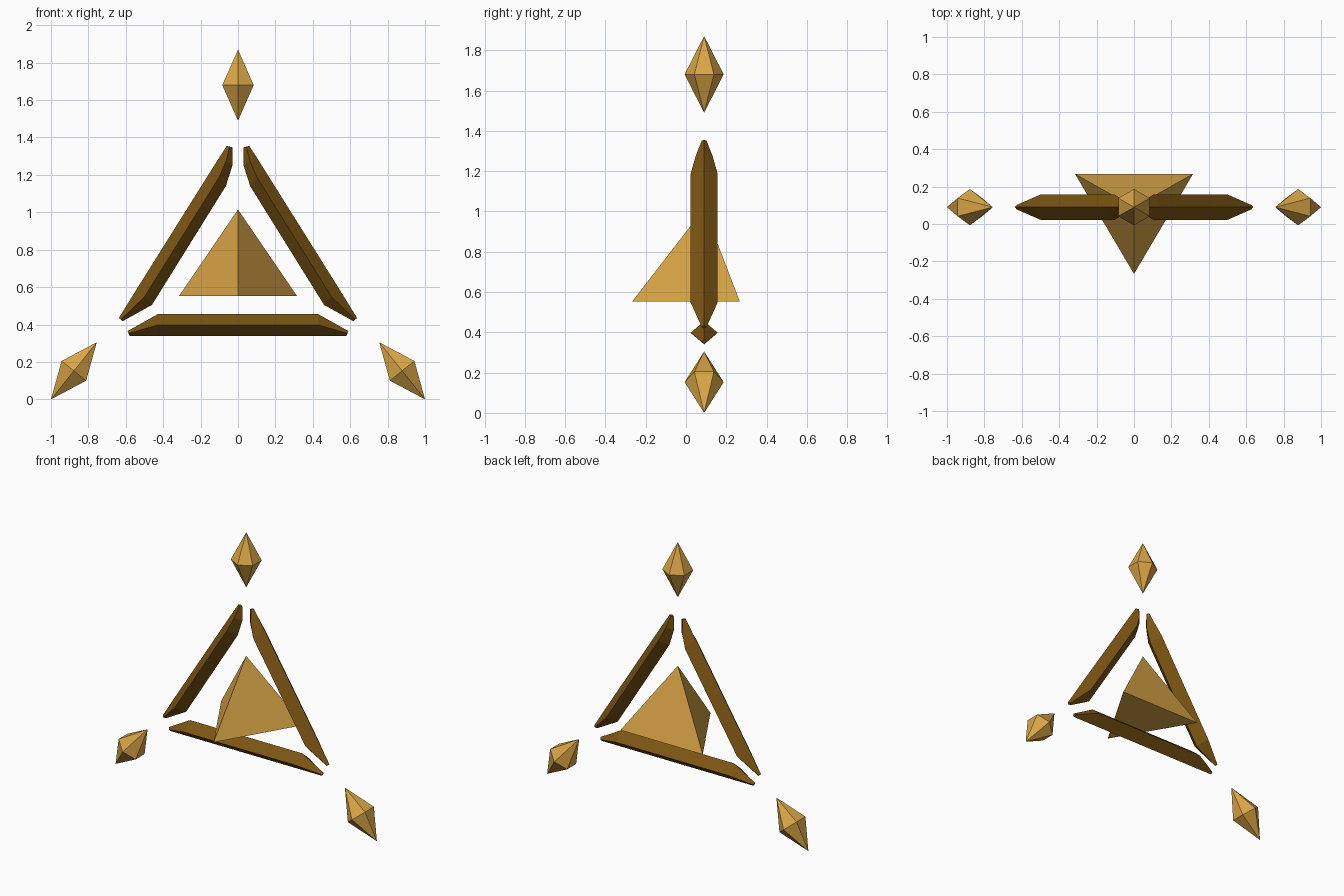
import bpy, bmesh, math
from mathutils import Vector, Matrix

if "Cube" in bpy.data.objects:
    bpy.data.objects.remove(bpy.data.objects["Cube"])

DEPTH = 0.09  # y of the plane that the frame and crystals share


def material(name, rgb):
    m = bpy.data.materials.new(name)
    m.diffuse_color = (*rgb, 1)
    m.use_nodes = True
    m.node_tree.nodes["Principled BSDF"].inputs["Base Color"].default_value = m.diffuse_color
    return m


gold = material("gold", (0.70, 0.38, 0.062))
bronze = material("dark_bronze", (0.20, 0.09, 0.006))


def finish(name, bm, mat):
    bmesh.ops.recalc_face_normals(bm, faces=bm.faces)
    mesh = bpy.data.meshes.new(name)
    bm.to_mesh(mesh)
    bm.free()
    mesh.materials.append(mat)
    ob = bpy.data.objects.new(name, mesh)
    bpy.context.collection.objects.link(ob)
    return ob


def bar(name, rings, mirror=False):
    """Diamond-section bar; each ring is outer x, z, inner x, z, half width."""
    bm = bmesh.new()
    s = -1 if mirror else 1
    loops = []
    for ox, oz, ix, iz, w in rings:
        mx, mz = (ox + ix) / 2, (oz + iz) / 2
        pts = [(ox, 0, oz), (mx, -w, mz), (ix, 0, iz), (mx, w, mz)]
        loops.append([bm.verts.new((s * x, DEPTH + y, z)) for x, y, z in pts])
    for a, b in zip(loops, loops[1:]):
        for i in range(4):
            j = (i + 1) % 4
            bm.faces.new((a[i], a[j], b[j], b[i]))
    bm.faces.new(loops[0])
    bm.faces.new(loops[-1])
    return finish(name, bm, bronze)


def crystal(name, bottom, top, radius=0.097):
    """Six-sided double pyramid between two tips given as x, z."""
    a, b = (Vector((p[0], DEPTH, p[1])) for p in (bottom, top))
    axis = (b - a).normalized()
    front = Vector((0, -1, 0))
    side = axis.cross(front)
    bm = bmesh.new()
    low, high = bm.verts.new(a), bm.verts.new(b)
    belt = []
    for i in range(6):
        t = i * math.pi / 3
        belt.append(bm.verts.new((a + b) / 2 + radius * (math.cos(t) * front + math.sin(t) * side)))
    for i in range(6):
        j = (i + 1) % 6
        bm.faces.new((belt[i], belt[j], high))
        bm.faces.new((belt[j], belt[i], low))
    return finish(name, bm, gold)


# Triangular frame
bar("bottom_bar", [(-0.58, 0.34, -0.59, 0.365, 0.012),
                   (-0.43, 0.34, -0.43, 0.455, 0.0675),
                   (0.43, 0.34, 0.43, 0.455, 0.0675),
                   (0.58, 0.34, 0.59, 0.365, 0.012)])
side_rings = [(-0.637, 0.435, -0.617, 0.418, 0.012),
              (-0.54, 0.592, -0.46, 0.505, 0.0675),
              (-0.14, 1.23, -0.065, 1.14, 0.0675),
              (-0.096, 1.30, -0.03, 1.25, 0.042),
              (-0.06, 1.355, -0.03, 1.347, 0.012)]
bar("left_bar", side_rings)
bar("right_bar", side_rings, mirror=True)

# Outer crystals
crystal("top_crystal", (0, 1.49), (0, 1.87))
crystal("left_crystal", (-1, 0), (-0.755, 0.305))
crystal("right_crystal", (1, 0), (0.755, 0.305))

# Central three-sided pyramid
bm = bmesh.new()
base = [bm.verts.new((x, y, 0.553)) for x, y in ((-0.315, 0.267), (0.315, 0.267), (0, -0.267))]
apex = bm.verts.new((0, DEPTH, 1.015))
bm.faces.new(base)
for i in range(3):
    bm.faces.new((base[i], base[(i + 1) % 3], apex))
finish("center_pyramid", bm, gold)
